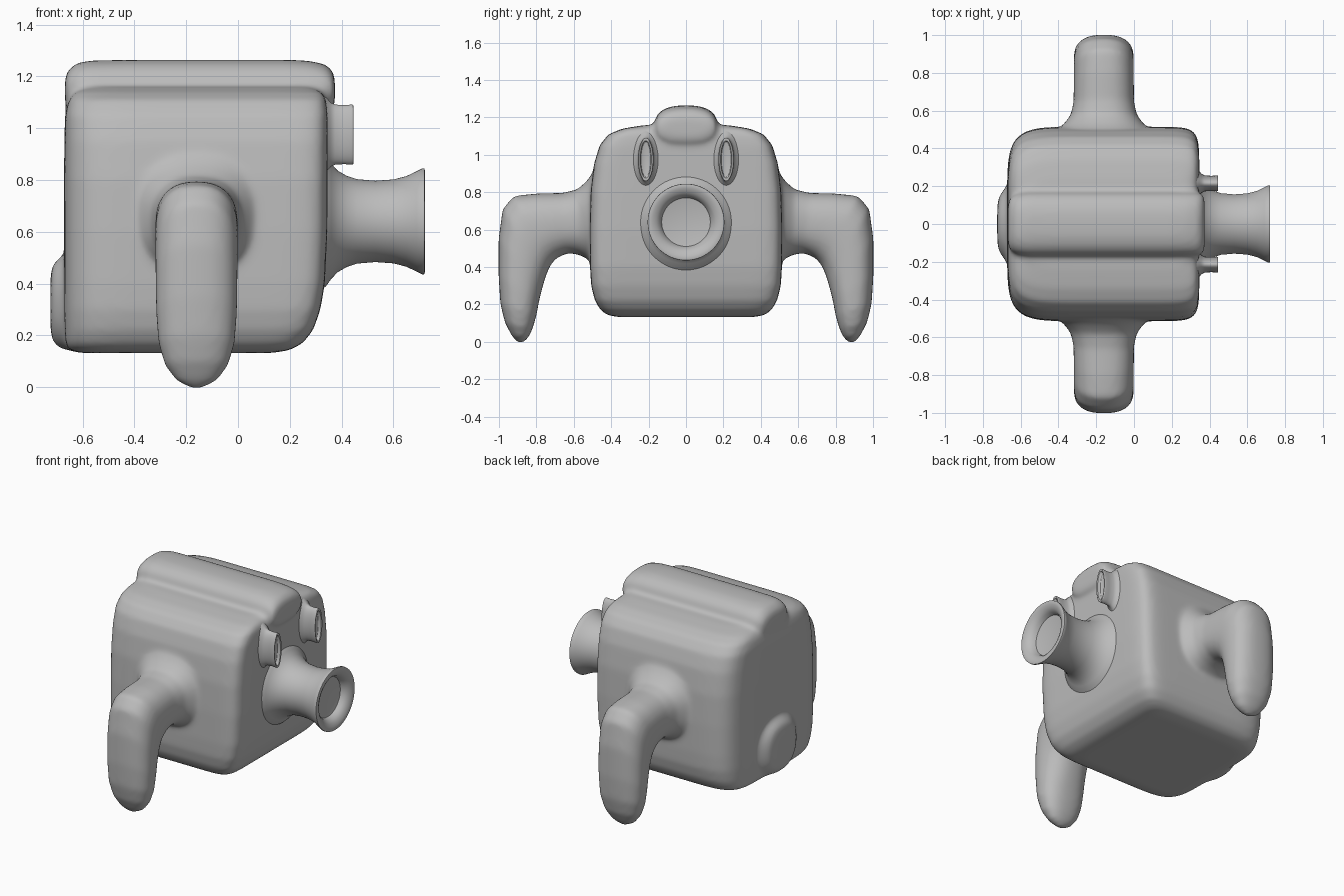
import bpy, bmesh, math
from mathutils import Vector as V

grey = bpy.data.materials.new("soft grey")
grey.diffuse_color = (0.5, 0.5, 0.5, 1)


def ring(bm, c, u, v, n=2.0, n_neg=None, seg=72):
    """Superellipse ring; n_neg is the exponent used on the -u half."""
    out = []
    for i in range(seg):
        a = 2 * math.pi * (i + 0.5) / seg
        ca, sa = math.cos(a), math.sin(a)
        e = 2 / (n_neg if n_neg and ca < 0 else n)
        p = V(c) + V(u) * math.copysign(abs(ca) ** e, ca) + V(v) * math.copysign(abs(sa) ** e, sa)
        out.append(bm.verts.new(p))
    return out


def loft(bm, rings):
    """Skin a closed tube through ring descriptions."""
    rs = [ring(bm, *r) for r in rings]
    for a, b in zip(rs, rs[1:]):
        for i in range(len(a)):
            j = (i + 1) % len(a)
            bm.faces.new((a[i], a[j], b[j], b[i]))
    bm.faces.new(rs[0])
    bm.faces.new(rs[-1])


def finish(bm, name):
    bmesh.ops.recalc_face_normals(bm, faces=bm.faces)
    me = bpy.data.meshes.new(name)
    bm.to_mesh(me)
    bm.free()
    me.materials.append(grey)
    ob = bpy.data.objects.new(name, me)
    bpy.context.collection.objects.link(ob)
    return ob


def tube_x(bm, y, z, prof, n=2.0):
    """Loft along x from (x, half width, half height)."""
    loft(bm, [((x, y, z), (0, a, 0), (0, 0, b), n) for x, a, b in prof])


# Boxy trunk: (z, back x, front x, half depth)
bm = bmesh.new()
trunk = [(.132, -.61, .13, .36), (.143, -.655, .20, .42), (.17, -.668, .25, .457),
         (.22, -.67, .29, .487), (.30, -.672, .318, .507), (.40, -.672, .335, .513),
         (.60, -.672, .345, .515), (.80, -.672, .346, .51), (.95, -.67, .346, .492),
         (1.05, -.668, .346, .462), (1.11, -.655, .34, .415), (1.14, -.63, .325, .34),
         (1.158, -.58, .28, .23)]
loft(bm, [(((a + b) / 2, 0, z), ((b - a) / 2, 0, 0), (0, h, 0), 12, 6) for z, a, b, h in trunk])

# Ridge along the top, with a low wide skirt
tube_x(bm, 0, 1.145, [(-.668, .10, .05), (-.655, .14, .08), (-.62, .16, .108), (-.56, .17, .116),
                      (-.4, .17, .119), (.2, .17, .119), (.28, .168, .114), (.34, .165, .10),
                      (.365, .155, .075), (.374, .13, .05)], 2.6)
tube_x(bm, 0, 1.13, [(-.62, .2, .03), (-.55, .235, .048), (.28, .235, .048), (.33, .2, .03)], 2.2)

# Stub tail low on the back
tube_x(bm, 0, .325, [(-.6, .25, .18), (-.672, .205, .18), (-.69, .18, .172), (-.705, .16, .16),
                     (-.718, .135, .14), (-.724, .09, .1)], 2.3)

# Arms: (inner y, inner z, outer y, outer z, half width), flared at the shoulder
arm = [(.40, .36, .40, 1.0, .33), (.48, .40, .48, .93, .27), (.52, .44, .53, .86, .215),
       (.57, .465, .58, .815, .176), (.63, .475, .66, .796, .16), (.69, .45, .80, .793, .159),
       (.725, .41, .92, .78, .159), (.75, .35, .98, .71, .159), (.77, .28, 1.002, .55, .158),
       (.785, .22, 1.002, .35, .156), (.80, .14, .992, .20, .147), (.82, .07, .967, .10, .122),
       (.843, .022, .93, .03, .08), (.87, -.004, .90, -.004, .025)]
for s in (1, -1):
    loft(bm, [((-.16, s * (a + c) / 2, (b + d) / 2), (w, 0, 0),
               (0, s * (c - a) / 2, (d - b) / 2), 2.4) for a, b, c, d, w in arm])

# Melt trunk, ridge, tail and arms into one smooth skin
body = finish(bm, "body")
rm = body.modifiers.new("melt", 'REMESH')
rm.mode = 'VOXEL'
rm.voxel_size = 0.014
rm.use_smooth_shade = True
sm = body.modifiers.new("soften", 'SMOOTH')
sm.factor = 0.5
sm.iterations = 12

# Trumpet snout with a recessed end
bm = bmesh.new()
snout = [(.29, .29), (.34, .25), (.36, .222), (.385, .196), (.42, .176), (.46, .163), (.53, .157),
         (.60, .162), (.65, .175), (.69, .194), (.712, .205), (.719, .204), (.721, .198),
         (.718, .18), (.708, .158), (.69, .139), (.665, .13), (.664, .127)]
tube_x(bm, 0, .64, [(x, r, r) for x, r in snout])
parts = [finish(bm, "snout")]

# Oval socket eyes
for s, name in ((1, "eye_left"), (-1, "eye_right")):
    bm = bmesh.new()
    tube_x(bm, s * .215, .975, [(.32, .09, .16), (.346, .066, .138), (.358, .05, .124),
                                (.375, .042, .116), (.41, .04, .114), (.438, .042, .116),
                                (.444, .041, .115), (.446, .038, .111), (.443, .03, .10),
                                (.425, .026, .093), (.424, .025, .09)])
    parts.append(finish(bm, name))

for ob in parts:
    ob.select_set(True)
bpy.context.view_layer.objects.active = parts[0]
bpy.ops.object.shade_smooth_by_angle(angle=math.radians(50))
